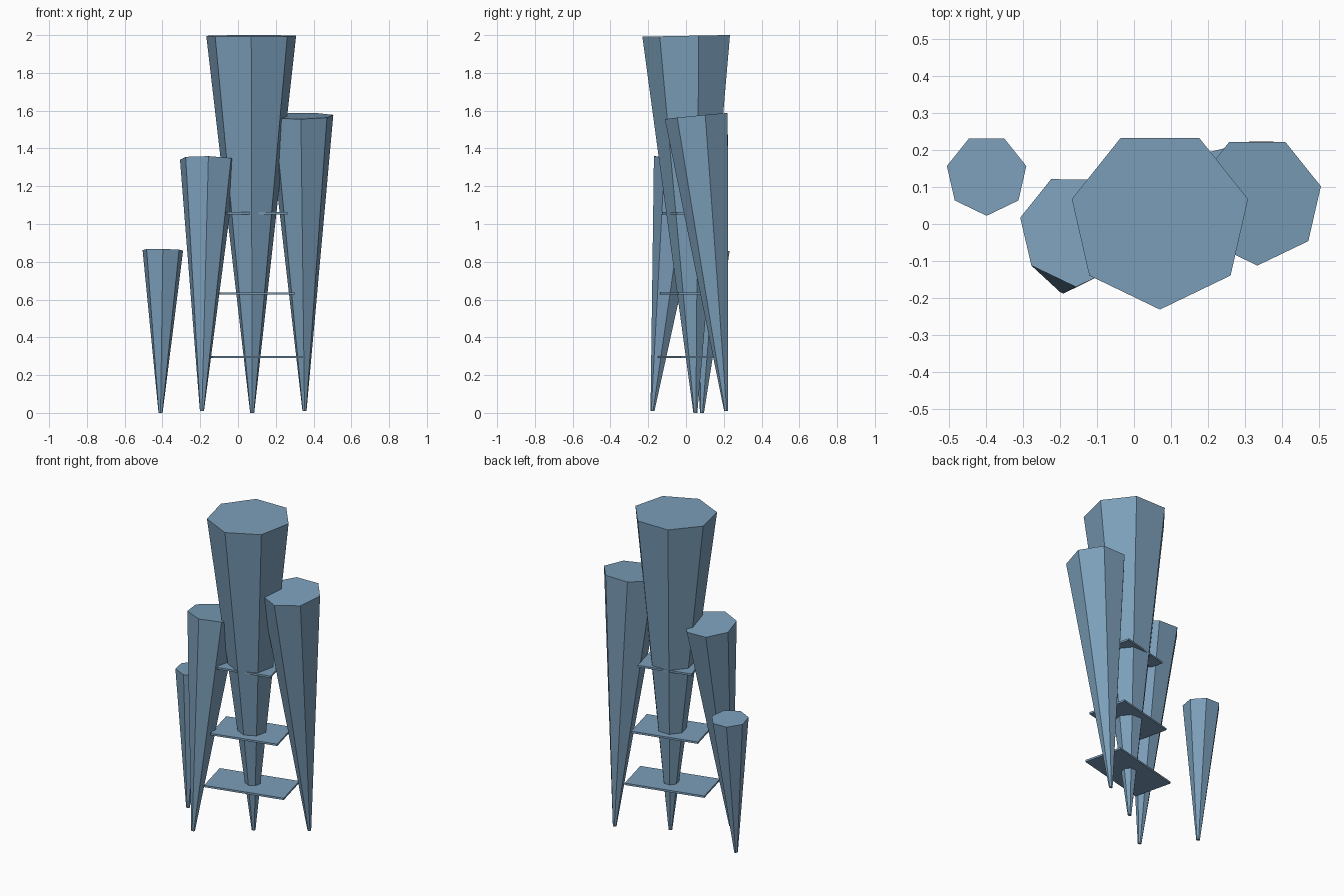
import bpy
import bmesh
import math
from mathutils import Vector, Matrix

cube = bpy.data.objects.get("Cube")
if cube:
    bpy.data.objects.remove(cube, do_unlink=True)

# One colour for the whole cluster
blue = bpy.data.materials.new("steel_blue")
blue.use_nodes = True
colour = (0.2, 0.345, 0.49, 1.0)
blue.diffuse_color = colour
blue.node_tree.nodes["Principled BSDF"].inputs["Base Color"].default_value = colour

SIDES = 7
TIP_RADIUS = 0.011


def add_object(name, bm):
    bmesh.ops.recalc_face_normals(bm, faces=bm.faces)
    mesh = bpy.data.meshes.new(name)
    bm.to_mesh(mesh)
    bm.free()
    mesh.materials.append(blue)
    obj = bpy.data.objects.new(name, mesh)
    bpy.context.collection.objects.link(obj)
    return obj


def spire(name, foot, head, radius):
    """Seven-sided spike widening from foot to head, capped square to its axis."""
    foot, head = Vector(foot), Vector(head)
    tilt = Vector((0, 0, 1)).rotation_difference(head - foot)
    bm = bmesh.new()
    rings = []
    for centre, r in ((foot, TIP_RADIUS), (head, radius)):
        ring = []
        for i in range(SIDES):
            a = math.tau * i / SIDES - math.pi / 2
            ring.append(bm.verts.new(centre + tilt @ Vector((r * math.cos(a), r * math.sin(a), 0))))
        rings.append(ring)
    low, high = rings
    for i in range(SIDES):
        j = (i + 1) % SIDES
        bm.faces.new((low[i], low[j], high[j], high[i]))
    bm.faces.new(low[::-1])
    bm.faces.new(high)
    return add_object(name, bm)


def shelf(name, z, width):
    """Thin turned slab threaded on the tallest spire."""
    bm = bmesh.new()
    bmesh.ops.create_cube(bm, size=1, matrix=Matrix.Diagonal((width, 0.25, 0.012, 1)))
    obj = add_object(name, bm)
    obj.location = (0.073, 0.033, z)
    obj.rotation_euler.z = math.radians(14)
    return obj


# Spires
spire("tall_spire", (0.075, 0.05, 0), (0.07, 0.013, 1.996), 0.244)
spire("left_spire", (0.352, 0.213, 0.01), (0.333, 0.063, 1.572), 0.176)
spire("right_spire", (-0.191, -0.177, 0.01), (-0.157, -0.017, 1.341), 0.154)
spire("small_spire", (-0.41, 0.085, 0), (-0.398, 0.132, 0.862), 0.11)

# Shelves
shelf("lower_shelf", 0.296, 0.49)
shelf("middle_shelf", 0.632, 0.41)
shelf("upper_shelf", 1.057, 0.33)
